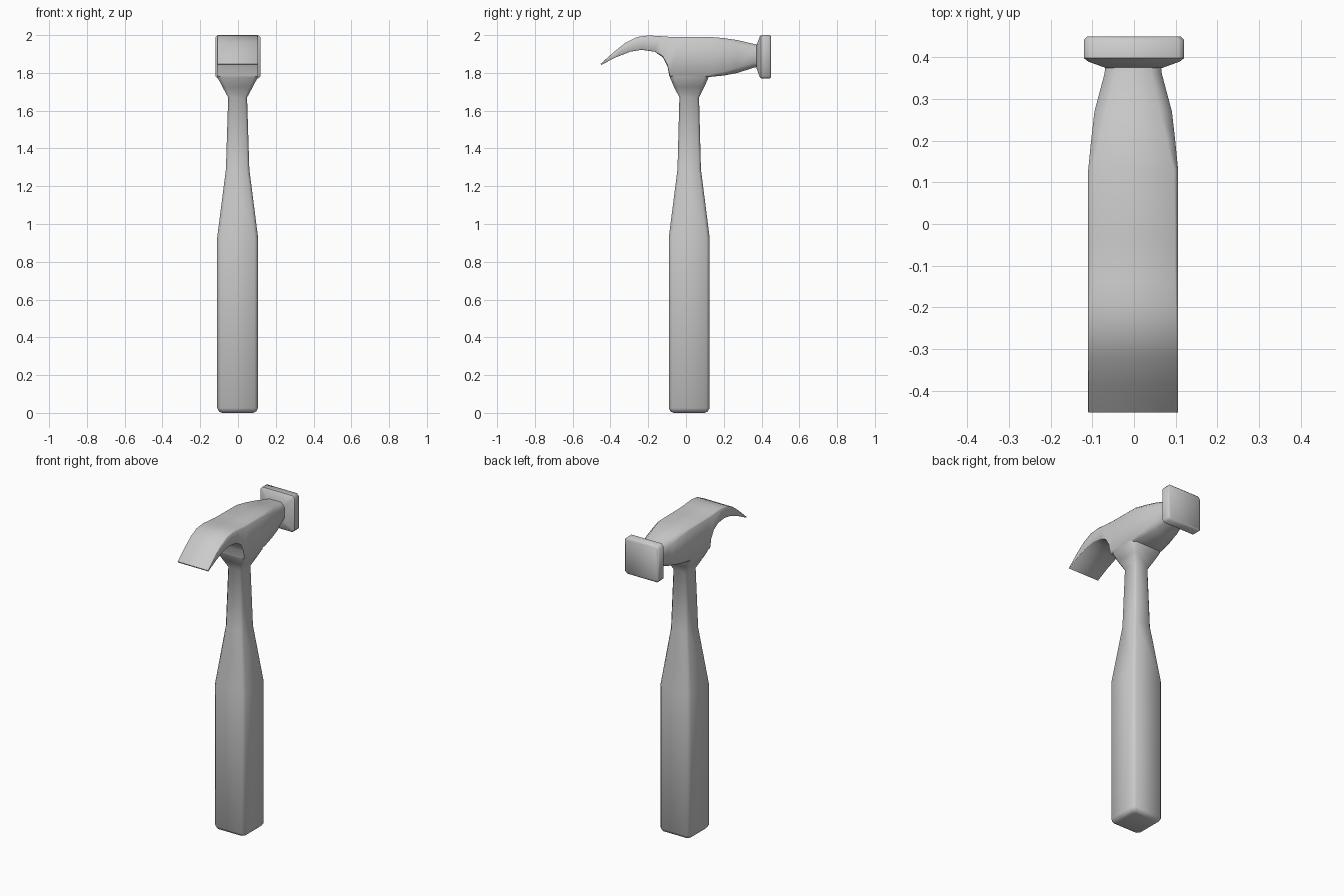
import bpy, bmesh, math
from mathutils import Vector


def section(a, b, w, c, xc):
    """Chamfered rectangle: half-width w in x, spanning points a to b (y, z)."""
    a, b = Vector(a), Vector(b)
    length = (b - a).length
    t = min(c / length, 0.3)
    pts = [(-w, t), (-w, 1 - t), (-w + c, 1), (w - c, 1),
           (w, 1 - t), (w, t), (w - c, 0), (-w + c, 0)]
    ring = []
    for x, f in pts:
        p = a.lerp(b, f)
        ring.append((xc + x, p.x, p.y))
    return ring


def loft(name, rings):
    bm = bmesh.new()
    rows = [[bm.verts.new(p) for p in r] for r in rings]
    n = len(rows[0])
    for r, s in zip(rows, rows[1:]):
        for i in range(n):
            j = (i + 1) % n
            bm.faces.new((r[i], r[j], s[j], s[i]))
    bm.faces.new(rows[0])
    bm.faces.new(rows[-1])
    bmesh.ops.recalc_face_normals(bm, faces=bm.faces)
    mesh = bpy.data.meshes.new(name)
    bm.to_mesh(mesh)
    bm.free()
    ob = bpy.data.objects.new(name, mesh)
    bpy.context.collection.objects.link(ob)
    bpy.ops.object.select_all(action='DESELECT')
    ob.select_set(True)
    bpy.context.view_layer.objects.active = ob
    bpy.ops.object.shade_smooth_by_angle(angle=math.radians(50))
    return ob


# Handle with flared neck: z, half-width in x, half-width in y, chamfer
handle = [(0.0, 0.082, 0.082, 0.012), (0.007, 0.098, 0.098, 0.016),
          (0.025, 0.108, 0.108, 0.018), (0.93, 0.108, 0.108, 0.018),
          (1.29, 0.062, 0.062, 0.014), (1.67, 0.050, 0.052, 0.012),
          (1.725, 0.080, 0.080, 0.018), (1.775, 0.106, 0.102, 0.022),
          (1.81, 0.107, 0.108, 0.012)]
loft("handle", [section((0.017 - y, z), (0.017 + y, z), x, c, -0.002)
                for z, x, y, c in handle])

# Head from claw tip to cheek: upper y, z, lower y, z, half-width, chamfer
head = [(-0.452, 1.848, -0.450, 1.842, 0.108, 0.001),
        (-0.385, 1.908, -0.370, 1.883, 0.108, 0.001),
        (-0.320, 1.960, -0.295, 1.912, 0.108, 0.002),
        (-0.260, 1.990, -0.235, 1.922, 0.108, 0.003),
        (-0.200, 1.998, -0.165, 1.912, 0.108, 0.005),
        (-0.140, 1.995, -0.122, 1.882, 0.108, 0.007),
        (-0.090, 1.991, -0.098, 1.835, 0.108, 0.008),
        (-0.030, 1.990, -0.088, 1.780, 0.108, 0.008),
        (0.130, 1.990, 0.120, 1.778, 0.108, 0.010),
        (0.200, 1.984, 0.200, 1.786, 0.101, 0.020),
        (0.270, 1.974, 0.270, 1.799, 0.093, 0.028),
        (0.360, 1.953, 0.360, 1.828, 0.069, 0.025),
        (0.385, 1.950, 0.385, 1.832, 0.066, 0.022)]
loft("head", [section((a, b), (c, d), w, e, -0.002)
              for a, b, c, d, w, e in head])

# Striking plate: y, half-size, chamfer
plate = [(0.374, 0.064, 0.008), (0.390, 0.108, 0.012), (0.398, 0.118, 0.014),
         (0.442, 0.118, 0.014), (0.450, 0.110, 0.012)]
loft("striking_plate", [section((y, 1.885 + h - 0.002), (y, 1.885 - h + 0.002),
                                h + 0.002, c, 0) for y, h, c in plate])
